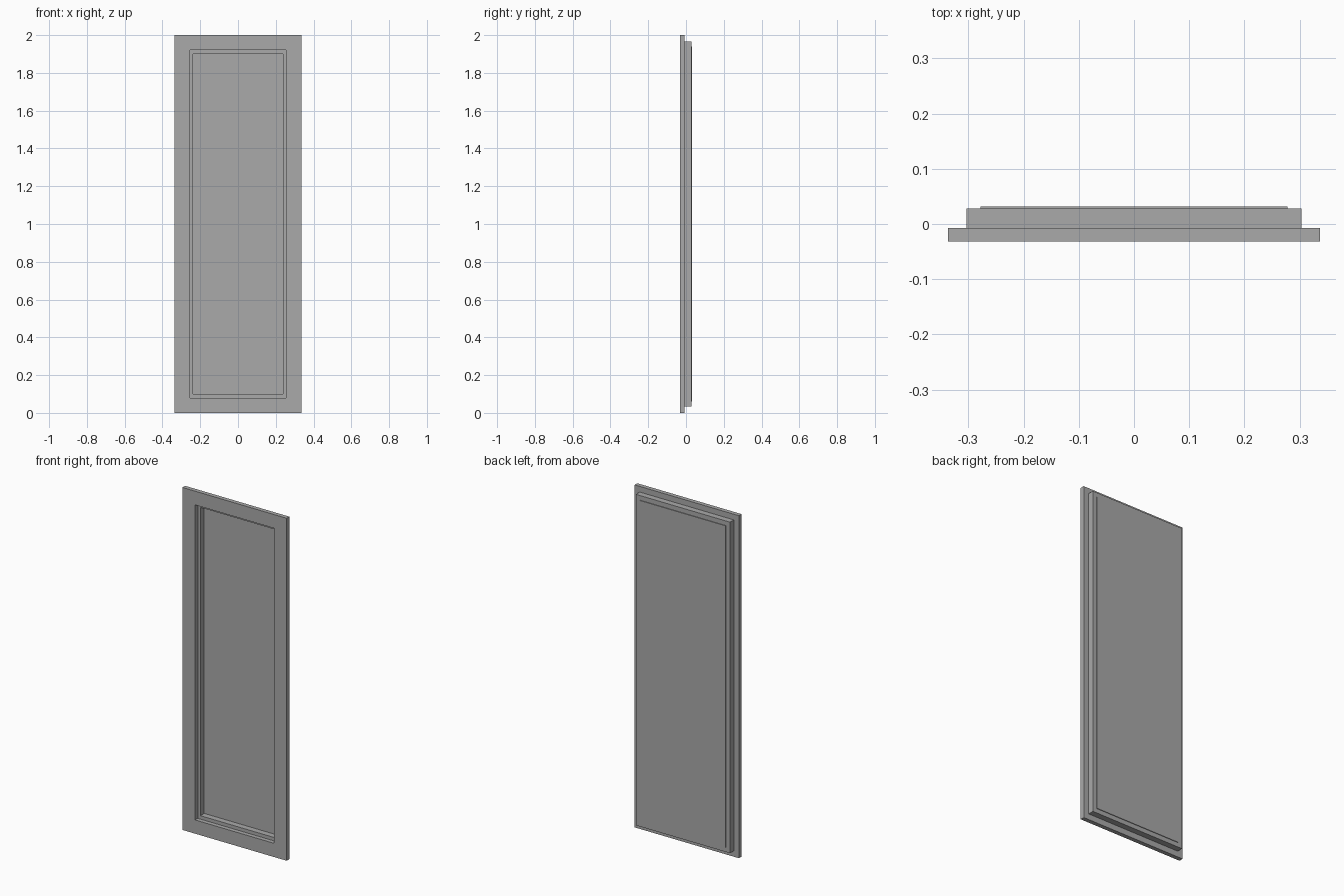
import bpy

cube = bpy.data.objects.get("Cube")
if cube:
    bpy.data.objects.remove(cube, do_unlink=True)

grey = bpy.data.materials.new("plain_grey")
grey.use_nodes = True
grey.diffuse_color = (0.4, 0.4, 0.4, 1)
grey.node_tree.nodes["Principled BSDF"].inputs["Base Color"].default_value = (0.4, 0.4, 0.4, 1)


def box(name, x, y, z):
    """Box from (low, high) ranges along each axis."""
    ranges = (x, y, z)
    bpy.ops.mesh.primitive_cube_add(size=1, location=[(a + b) / 2 for a, b in ranges])
    obj = bpy.context.object
    obj.name = name
    obj.scale = [b - a for a, b in ranges]
    bpy.ops.object.transform_apply(location=False, rotation=False, scale=True)
    obj.data.materials.append(grey)
    return obj


FRONT, SEAM, REBATE, BACK = -0.032, -0.007, 0.028, 0.032

# Front frame: full-width rails with the stiles between them
front = (FRONT, SEAM)
outer, inner = 0.337, 0.255
low, high = 0.08, 1.92
box("front_bottom_rail", (-outer, outer), front, (0, low))
box("front_top_rail", (-outer, outer), front, (high, 2))
box("front_left_stile", (inner, outer), front, (low, high))
box("front_right_stile", (-outer, -inner), front, (low, high))

# Back frame: full-height stiles with the rails between them
rear = (SEAM, REBATE)
outer, inner = 0.304, 0.238
bottom, top = 0.034, 1.967
low, high = 0.1, 1.9
box("back_left_stile", (inner, outer), rear, (bottom, top))
box("back_right_stile", (-outer, -inner), rear, (bottom, top))
box("back_bottom_rail", (-inner, inner), rear, (bottom, low))
box("back_top_rail", (-inner, inner), rear, (high, top))

# Thin panel closing the back
box("back_panel", (-0.278, 0.278), (REBATE, BACK), (0.06, 1.94))
